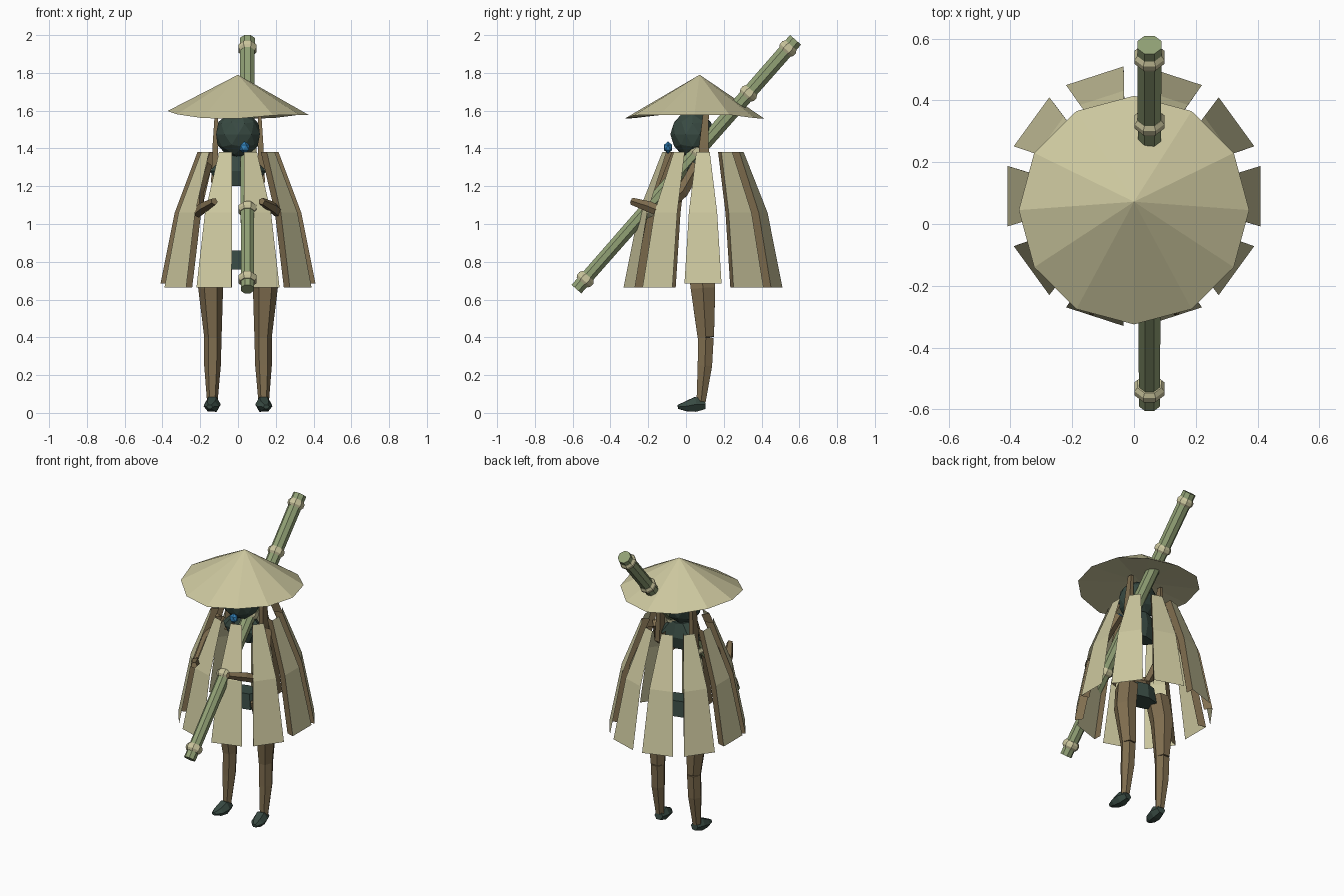
import bpy, bmesh, math
from mathutils import Vector

if "Cube" in bpy.data.objects:
    bpy.data.objects.remove(bpy.data.objects["Cube"])


def mat(name, rgb):
    m = bpy.data.materials.new(name)
    lin = [c / 12.92 if c <= 0.04045 else ((c + 0.055) / 1.055) ** 2.4 for c in rgb]
    m.diffuse_color = (*lin, 1)
    m.use_nodes = True
    m.node_tree.nodes["Principled BSDF"].inputs["Base Color"].default_value = m.diffuse_color
    return m


STRAW = mat("straw", (0.80, 0.78, 0.62))
BROWN = mat("brown cloth", (0.50, 0.43, 0.31))
BAMBOO = mat("bamboo green", (0.57, 0.63, 0.46))
DARK = mat("dark green", (0.22, 0.29, 0.26))
BLUE = mat("blue gem", (0.20, 0.51, 0.73))


def finish(name, bm, *mats):
    me = bpy.data.meshes.new(name)
    bm.to_mesh(me)
    bm.free()
    ob = bpy.data.objects.new(name, me)
    bpy.context.collection.objects.link(ob)
    for m in mats:
        me.materials.append(m)
    return ob


def tube(name, stations, material, sides=6, spin=0.0, up=None):
    """Loft of rings; each station is (centre, radius) or (centre, (ru, rv))."""
    bm = bmesh.new()
    pts = [Vector(s[0]) for s in stations]
    axis = (pts[-1] - pts[0]).normalized()
    u = Vector(up) if up else Vector((1, 0, 0))
    u = (u - axis * u.dot(axis)).normalized()
    v = axis.cross(u)
    rings = []
    for p, (_, r) in zip(pts, stations):
        ru, rv = r if isinstance(r, tuple) else (r, r)
        rings.append([bm.verts.new(p + u * ru * math.cos(a) + v * rv * math.sin(a))
                      for a in (spin + 2 * math.pi * i / sides for i in range(sides))])
    for a, b in zip(rings, rings[1:]):
        for i in range(sides):
            j = (i + 1) % sides
            bm.faces.new((a[i], a[j], b[j], b[i]))
    bm.faces.new(rings[0][::-1])
    bm.faces.new(rings[-1])
    return finish(name, bm, material)


def ball(name, centre, scale, material, sub=2):
    bm = bmesh.new()
    bmesh.ops.create_icosphere(bm, subdivisions=sub, radius=1)
    for v in bm.verts:
        v.co = Vector(centre) + Vector(c * s for c, s in zip(v.co, scale))
    return finish(name, bm, material)


# wide conical hat with an uneven rim
bm = bmesh.new()
apex = bm.verts.new((0, 0.072, 1.79))
rim = []
for i in range(12):
    a = -math.pi / 2 + i * math.pi / 6
    z = 1.578 + 0.022 * math.cos(2 * a + 0.4) * (1 if math.cos(a) < 0.5 else 0)
    rim.append(bm.verts.new((0.373 * math.cos(a), 0.045 + 0.37 * math.sin(a), z)))
under = bm.verts.new((0, 0.06, 1.60))
for i in range(12):
    j = (i + 1) % 12
    bm.faces.new((apex, rim[i], rim[j]))
    bm.faces.new((under, rim[j], rim[i]))
finish("hat", bm, STRAW)

# head and gem
ball("head", (0, 0.035, 1.475), (0.122, 0.118, 0.125), DARK)
ball("gem", (0.035, -0.095, 1.405), (0.03, 0.025, 0.032), BLUE, 1)

# cape: ten bent straw panels, each with a folded brown edge
PROFILE = [(1.38, 0.215, 0.036), (1.06, 0.335, 0.075), (0.665, 0.41, 0.098)]
for k in range(10):
    a = math.radians(36 * k)
    out = Vector((math.cos(a), math.sin(a), 0))
    side = Vector((math.sin(a), -math.cos(a), 0))
    bm = bmesh.new()
    rows = []
    for n, (z, r, w) in enumerate(PROFILE):
        c = Vector((0, 0.09, z)) + out * r
        lift = Vector((0, 0, 0.02 if n == 2 and k in (0, 5) else 0))
        edge = c + side * w
        rows.append([bm.verts.new(p + lift) for p in
                     (c - side * w, edge, edge - out * 0.05 - side * 0.015)])
    for p, q in zip(rows, rows[1:]):
        for i in range(2):
            f = bm.faces.new((p[i], q[i], q[i + 1], p[i + 1]))
            f.material_index = i
    finish("cape_panel", bm, STRAW, BROWN)

# bamboo staff with rings at the joints
START, END = Vector((0.05, -0.58, 0.655)), Vector((0.05, 0.58, 1.975))
tube("staff", [(START, 0.037), (END, 0.042)], BAMBOO, 8, math.pi / 8)
d = (END - START).normalized()
for t in (0.04, 0.32, 0.55, 0.785, 0.965):
    c = START.lerp(END, t)
    tube("staff_ring", [(c - d * 0.024, 0.042), (c - d * 0.01, 0.052),
                        (c + d * 0.01, 0.052), (c + d * 0.024, 0.042)],
         STRAW, 8, math.pi / 8)

# chest and hips
tube("chest", [((0, 0.06, 1.20), (0.09, 0.05)), ((0, 0.06, 1.28), (0.15, 0.07)),
               ((0, 0.06, 1.37), (0.06, 0.05))], DARK, 8)
tube("hips", [((0, 0.07, 0.76), (0.11, 0.07)), ((0, 0.07, 0.86), (0.09, 0.06))], DARK, 8)

for s in (-1, 1):
    # hanging side locks under the hat
    tube("side_lock", [((s * 0.125, 0.095, 1.22), (0.025, 0.045)),
                       ((s * 0.12, 0.095, 1.42), (0.02, 0.035)),
                       ((s * 0.115, 0.105, 1.58), (0.012, 0.022))], BROWN, 4, math.pi / 4)
    # arms reaching forward to the staff
    tube("upper_arm", [((s * 0.17, 0.06, 1.31), 0.034), ((s * 0.215, -0.02, 1.17), 0.034),
                       ((s * 0.21, -0.12, 1.07), 0.026)], BROWN, 5)
    tube("forearm", [((s * 0.215, -0.12, 1.06), 0.028), ((s * 0.18, -0.19, 1.09), 0.03),
                     ((s * 0.125, -0.285, 1.12), 0.02)], BROWN, 5)
    # legs
    tube("thigh", [((s * 0.12, 0.075, 0.82), (0.065, 0.08)),
                   ((s * 0.145, 0.09, 0.66), (0.066, 0.075)),
                   ((s * 0.133, 0.105, 0.40), (0.046, 0.05))], BROWN, 6)
    tube("shin", [((s * 0.133, 0.105, 0.40), (0.046, 0.048)),
                  ((s * 0.135, 0.10, 0.25), (0.044, 0.044)),
                  ((s * 0.136, 0.08, 0.06), (0.028, 0.028))], BROWN, 6)
    # pointed shoes
    tube("shoe", [((s * 0.132, 0.10, 0.045), (0.028, 0.028)),
                  ((s * 0.135, 0.05, 0.045), (0.044, 0.045)),
                  ((s * 0.142, 0.0, 0.035), (0.040, 0.03)),
                  ((s * 0.15, -0.042, 0.032), (0.016, 0.012))], DARK, 6)
